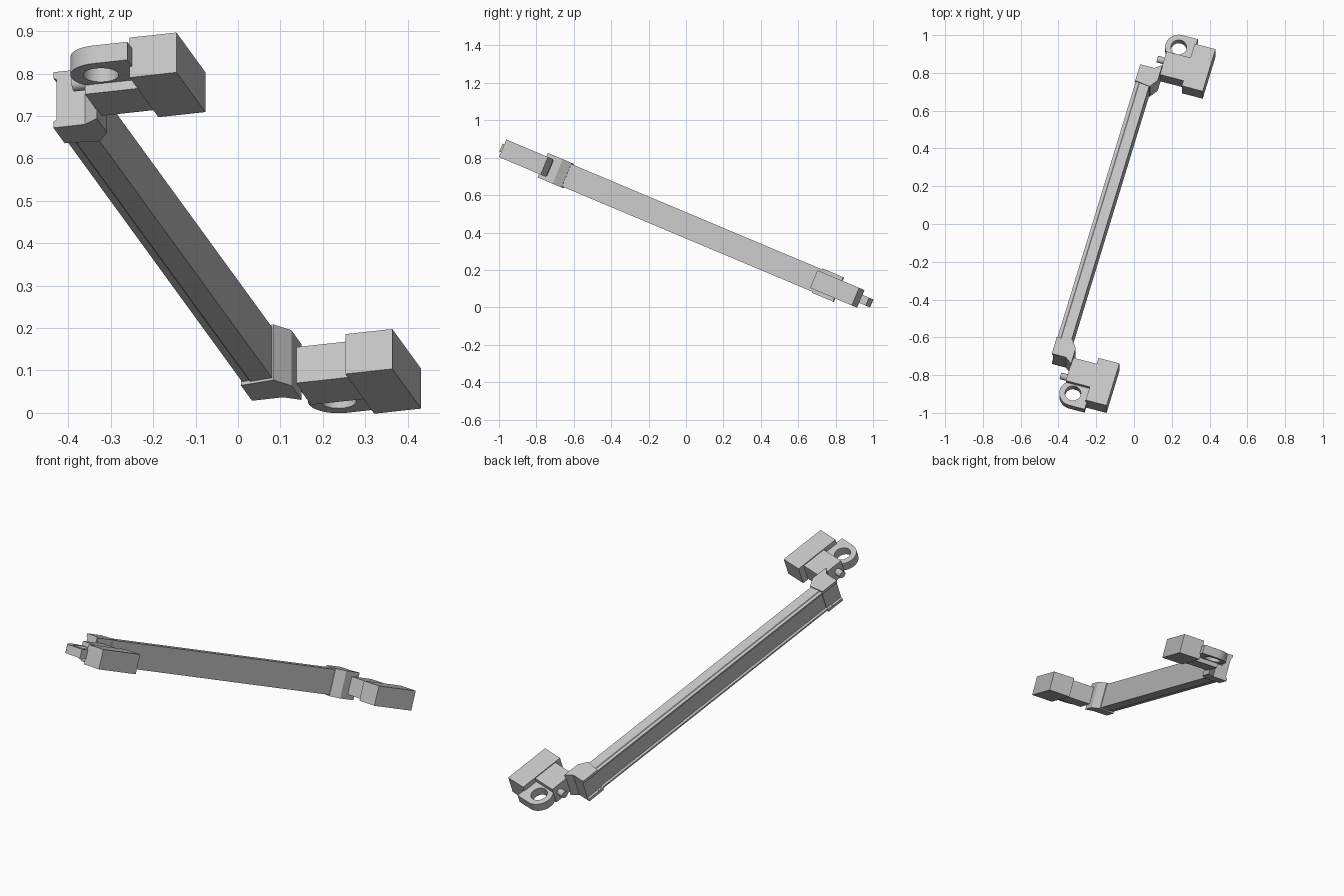
import bpy, bmesh, math
from mathutils import Matrix, Vector

cube = bpy.data.objects.get("Cube")
if cube:
    bpy.data.objects.remove(cube)

grey = bpy.data.materials.new("light_grey")
grey.use_nodes = True
grey.diffuse_color = (0.55, 0.55, 0.55, 1)
grey.node_tree.nodes["Principled BSDF"].inputs["Base Color"].default_value = (0.55, 0.55, 0.55, 1)

# The whole handle is laid out flat, then turned and tilted into place
POSE = (Matrix.Translation((0, 0, 0.438))
        @ Matrix.Rotation(math.radians(-22.8), 4, "X")
        @ Matrix.Rotation(math.radians(-15.75), 4, "Z"))


def prism(name, loops, low, high, axis="z", smooth=False):
    """Extrude an outline (first loop) with optional holes along an axis."""
    def place(p):
        a, b = p
        return {"z": (a, b, low), "y": (a, low, b), "x": (low, a, b)}[axis]
    step = Vector({"z": (0, 0, 1), "y": (0, 1, 0), "x": (1, 0, 0)}[axis]) * (high - low)
    bm = bmesh.new()
    rings = [[bm.verts.new(place(p)) for p in loop] for loop in loops]
    if len(rings) == 1:
        faces = [bm.faces.new(rings[0])]
    else:
        edges = [bm.edges.new((r[i - 1], r[i])) for r in rings for i in range(len(r))]
        bmesh.ops.triangle_fill(bm, edges=edges, use_beauty=True)
        faces = bm.faces[:]
    result = bmesh.ops.extrude_face_region(bm, geom=faces, use_keep_orig=True)
    top = [g for g in result["geom"] if isinstance(g, bmesh.types.BMVert)]
    bmesh.ops.translate(bm, verts=top, vec=step)
    bmesh.ops.recalc_face_normals(bm, faces=bm.faces)
    mesh = bpy.data.meshes.new(name)
    bm.to_mesh(mesh)
    bm.free()
    mesh.materials.append(grey)
    obj = bpy.data.objects.new(name, mesh)
    bpy.context.collection.objects.link(obj)
    obj.matrix_world = POSE
    if smooth:
        bpy.ops.object.select_all(action="DESELECT")
        obj.select_set(True)
        bpy.context.view_layer.objects.active = obj
        bpy.ops.object.shade_smooth_by_angle(angle=math.radians(35))
    return obj


def rect(a0, a1, b0, b1):
    return [(a0, b0), (a1, b0), (a1, b1), (a0, b1)]


def arc(cx, cy, r, start, end, n):
    angles = [math.radians(start + (end - start) * i / n) for i in range(n + 1)]
    return [(cx + r * math.cos(t), cy + r * math.sin(t)) for t in angles]


# Long bar: flat outer side, shallow channel with lips on the other side
half = [(-0.13, 0.065), (-0.185, 0.065), (-0.188, 0.062), (-0.206, 0.062),
        (-0.206, 0.053), (-0.198, 0.046)]
profile = half + [(u, -w) for u, w in reversed(half)]
prism("long_bar", [profile], -0.80, 0.80, "y")

for end, s in (("front", -1), ("back", 1)):
    def flip(points):
        return [(u, s * v) for u, v in points]

    # Elbow cap joining the bar to the end bracket
    cap = [(-0.201, 0.765), (-0.126, 0.755), (-0.095, 0.80), (-0.095, 0.89),
           (-0.132, 0.863), (-0.201, 0.863)]
    prism(end + "_elbow_cap", [flip(cap)], -0.071, 0.071)
    for side, k in (("lower", -1), ("upper", 1)):
        lip = [(-0.2, k * 0.071), (-0.209, k * 0.071), (-0.209, k * 0.056), (-0.2, k * 0.050)]
        prism(f"{end}_{side}_cap_lip", [lip], s * 0.765, s * 0.863, "y")

    # Bracket blocks
    prism(end + "_small_block", [flip(rect(-0.098, 0.05, 0.845, 0.982))], -0.046, 0.046)
    prism(end + "_large_block", [flip(rect(0.034, 0.149, 0.812, 1.063))], -0.051, 0.051)

    # Rounded eyelet with a bolt hole
    outline = [(0.04, 0.960)] + [(0.04, 1.104)] + arc(-0.045, 1.032, 0.072, 90, 270, 20)
    hole = arc(-0.045, 1.032, 0.042, 0, 360, 28)[:-1]
    prism(end + "_eyelet", [flip(outline), flip(hole)], -0.023, 0.023, smooth=True)

    # Small pin on the side of the bracket
    pin = arc(s * 0.945, 0, 0.018, 0, 360, 16)[:-1]
    prism(end + "_pin", [pin], -0.137, -0.09, "x", smooth=True)
